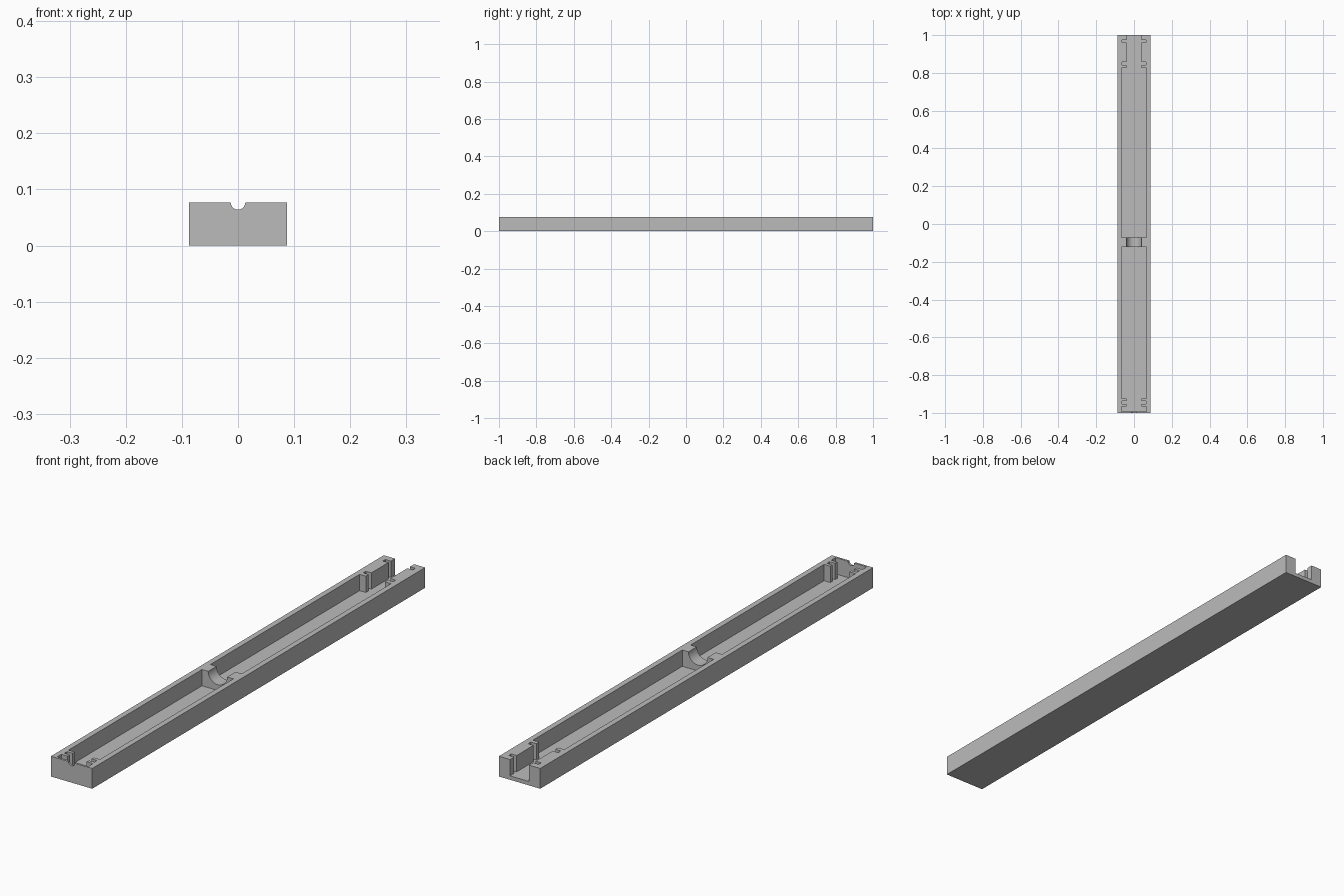
import bpy, bmesh, math
from mathutils import Matrix

HALF_W, HEIGHT, FLOOR = 0.087, 0.077, 0.015
WIDE, NARROW = 0.066, 0.04      # cavity half-widths: open pocket, between lips

cube = bpy.data.objects.get("Cube")
if cube:
    bpy.data.objects.remove(cube, do_unlink=True)

grey = bpy.data.materials.new("plain grey")
grey.use_nodes = True
colour = (0.5, 0.5, 0.5, 1)
grey.diffuse_color = colour
grey.node_tree.nodes["Principled BSDF"].inputs["Base Color"].default_value = colour


def make_object(name, bm):
    bmesh.ops.recalc_face_normals(bm, faces=bm.faces)
    mesh = bpy.data.meshes.new(name)
    bm.to_mesh(mesh)
    bm.free()
    mesh.materials.append(grey)
    obj = bpy.data.objects.new(name, mesh)
    bpy.context.collection.objects.link(obj)
    return obj


def prism(name, outline, bottom, top):
    """Extrude a plan outline upwards."""
    bm = bmesh.new()
    face = bm.faces.new([bm.verts.new((x, y, bottom)) for x, y in outline])
    new = bmesh.ops.extrude_face_region(bm, geom=[face])["geom"]
    verts = [v for v in new if isinstance(v, bmesh.types.BMVert)]
    bmesh.ops.translate(bm, verts=verts, vec=(0, 0, top - bottom))
    return make_object(name, bm)


def pocket(name, steps):
    """Symmetrical pocket: steps are (start y, half-width), closed by the last y."""
    side = []
    for (y, w), (next_y, _) in zip(steps, steps[1:]):
        side += [(w, y), (w, next_y)]
    outline = side + [(-x, y) for x, y in reversed(side)]
    return prism(name, outline, FLOOR, HEIGHT + 0.05)


def groove(name, radius, start, end):
    """Round channel along y, centred on the top face."""
    bm = bmesh.new()
    place = Matrix.Translation((0, (start + end) / 2, HEIGHT)) @ Matrix.Rotation(math.pi / 2, 4, "X")
    bmesh.ops.create_cone(bm, cap_ends=True, segments=48, radius1=radius,
                          radius2=radius, depth=end - start, matrix=place)
    return make_object(name, bm)


# Solid tray block
tray = prism("tray", [(-HALF_W, -1), (HALF_W, -1), (HALF_W, 1), (-HALF_W, 1)], 0, HEIGHT)

# Pockets with slotted lips, leaving a cross rib between them
cutters = [
    pocket("front_pocket", [(-0.992, WIDE), (-0.966, NARROW), (-0.953, WIDE - 0.003),
                            (-0.937, NARROW), (-0.924, WIDE), (-0.122, 0)]),
    pocket("back_pocket", [(-0.072, WIDE), (0.825, NARROW), (0.842, WIDE - 0.003),
                           (0.858, NARROW), (0.96, WIDE - 0.003), (0.975, NARROW), (1.05, 0)]),
    groove("rib_cradle", NARROW, -0.15, -0.045),
    groove("end_wall_notch", 0.013, -1.05, -0.98),
]

for cutter in cutters:
    mod = tray.modifiers.new(cutter.name, "BOOLEAN")
    mod.operation, mod.solver, mod.object = "DIFFERENCE", "EXACT", cutter
    cutter.hide_render = True

# Bake the cuts, then drop the cutters
bpy.context.view_layer.update()
bpy.context.view_layer.objects.active = tray
tray.select_set(True)
for cutter in cutters:
    bpy.ops.object.modifier_apply(modifier=cutter.name)
    bpy.data.objects.remove(cutter, do_unlink=True)
bpy.ops.object.shade_smooth_by_angle(angle=math.radians(30))
